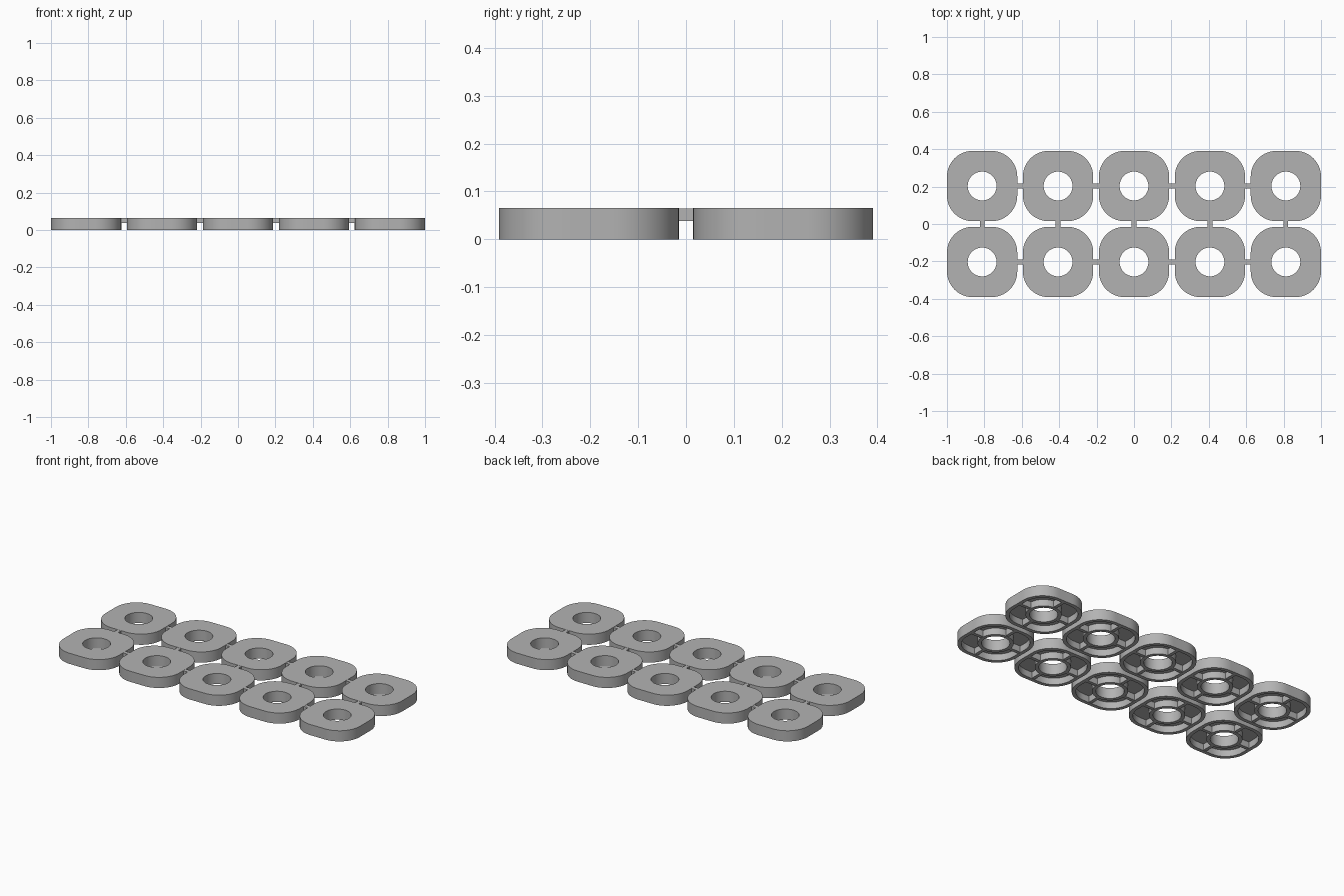
import bpy
import bmesh
from math import cos, sin, pi, sqrt
from mathutils import Matrix, Vector

cube = bpy.data.objects.get("Cube")
if cube:
    bpy.data.objects.remove(cube)

PITCH, HALF, HEIGHT = 0.406, 0.188, 0.065
FLAT = 0.05            # half length of the straight part of each side
HOLE, COLLAR = 0.077, 0.098
WALL, FLOOR = 0.022, 0.04
STEPS = 96

grey = bpy.data.materials.new("plain grey")
grey.use_nodes = True
grey.diffuse_color = (0.45, 0.45, 0.45, 1)
grey.node_tree.nodes["Principled BSDF"].inputs["Base Color"].default_value = grey.diffuse_color


def circle(radius):
    return lambda a: radius


def rounded_square(half):
    """Radius of a rounded square in direction a."""
    corner = half - FLAT

    def radius(a):
        c, s = abs(cos(a)), abs(sin(a))
        big, small = max(c, s), min(c, s)
        if half * small <= FLAT * big:
            return half / big
        d = FLAT * (c + s)
        return d + sqrt(d * d - 2 * FLAT ** 2 + corner ** 2)
    return radius


def add_box(bm, size, centre):
    bmesh.ops.create_cube(bm, size=1, matrix=Matrix.Translation(centre) @ Matrix.Diagonal((*size, 1)))


def finish(bm, name):
    bmesh.ops.recalc_face_normals(bm, faces=bm.faces)
    mesh = bpy.data.meshes.new(name)
    bm.to_mesh(mesh)
    bm.free()
    mesh.materials.append(grey)
    return mesh


def place(mesh, name, x, y, turn=0):
    obj = bpy.data.objects.new(name, mesh)
    obj.location = (x, y, 0)
    obj.rotation_euler.z = turn
    bpy.context.collection.objects.link(obj)
    return obj


# Tile: closed section swept around the hole, hollow underneath
section = [(rounded_square(HALF), 0), (rounded_square(HALF), HEIGHT),
           (circle(HOLE), HEIGHT), (circle(HOLE), 0),
           (circle(COLLAR), 0), (circle(COLLAR), FLOOR),
           (rounded_square(HALF - WALL), FLOOR), (rounded_square(HALF - WALL), 0)]
bm = bmesh.new()
rings = []
for radius, z in section:
    angles = [2 * pi * i / STEPS for i in range(STEPS)]
    rings.append([bm.verts.new((radius(a) * cos(a), radius(a) * sin(a), z)) for a in angles])
for ring, following in zip(rings, rings[1:] + rings[:1]):
    for i in range(STEPS):
        j = (i + 1) % STEPS
        bm.faces.new((ring[i], ring[j], following[j], following[i]))
tile_mesh = finish(bm, "tile")

# Ribs: four webs joining collar and outer wall under the tile
bm = bmesh.new()
inner, outer = COLLAR - 0.008, HALF - WALL + 0.008
for k in range(4):
    d = Vector((cos(k * pi / 2), sin(k * pi / 2), 0))
    size = (outer - inner, 0.02, FLOOR) if k % 2 == 0 else (0.02, outer - inner, FLOOR)
    add_box(bm, size, d * (inner + outer) / 2 + Vector((0, 0, FLOOR / 2 + 0.002)))
rib_mesh = finish(bm, "ribs")

# Link: short bar bridging the gap between neighbouring tiles
bm = bmesh.new()
add_box(bm, (PITCH - 2 * HALF + 0.02, 0.025, 0.026), (0, 0, 0.051))
link_mesh = finish(bm, "link")

for col in range(5):
    x = (col - 2) * PITCH
    for row in range(2):
        y = (row - 0.5) * PITCH
        tile = place(tile_mesh, "tile", x, y)
        place(rib_mesh, "tile_ribs", x, y)
        if col < 4:
            place(link_mesh, "side_link", x + PITCH / 2, y)
    place(link_mesh, "row_link", x, 0, pi / 2)

# Smooth the curved walls, keep the rims sharp
bpy.context.view_layer.objects.active = tile
tile.select_set(True)
bpy.ops.object.shade_smooth_by_angle(angle=pi / 6)
